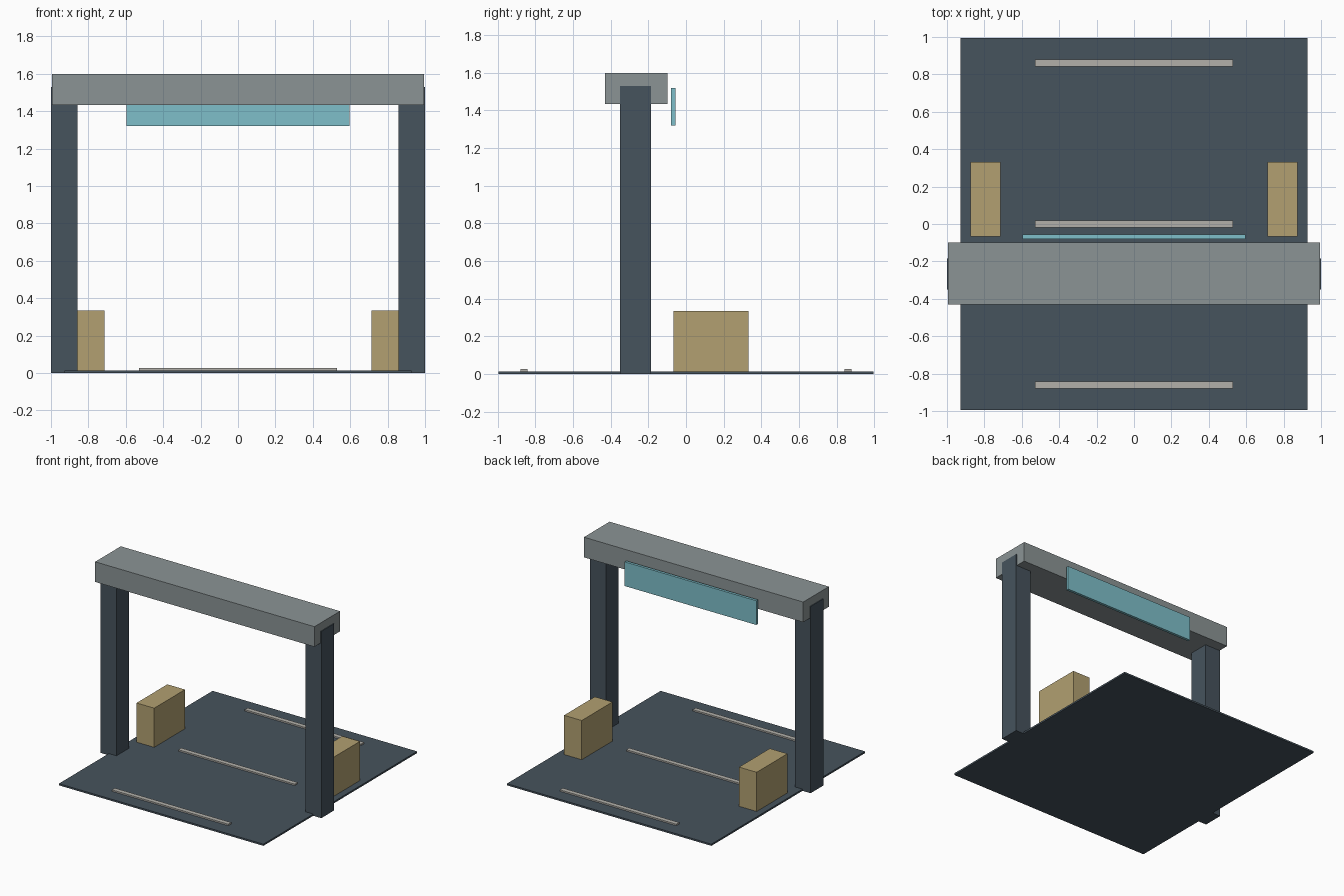
import bpy

if "Cube" in bpy.data.objects:
    bpy.data.objects.remove(bpy.data.objects["Cube"], do_unlink=True)


def material(name, rgb):
    """Flat material from display values 0-255, converted to linear."""
    colour = [((c / 255 + 0.055) / 1.055) ** 2.4 for c in rgb] + [1.0]
    mat = bpy.data.materials.new(name)
    mat.use_nodes = True
    mat.diffuse_color = colour
    mat.node_tree.nodes["Principled BSDF"].inputs["Base Color"].default_value = colour
    return mat


slate = material("dark slate", (70, 83, 93))
grey = material("beam grey", (139, 148, 149))
teal = material("sign teal", (126, 191, 202))
tan = material("crate tan", (178, 160, 113))
pale = material("strip pale grey", (178, 176, 170))


def box(name, mat, x, y, z):
    """Axis-aligned box from (low, high) pairs."""
    spans = (x, y, z)
    bpy.ops.mesh.primitive_cube_add(size=1, location=[(a + b) / 2 for a, b in spans])
    obj = bpy.context.object
    obj.name = obj.data.name = name
    obj.scale = [b - a for a, b in spans]
    bpy.ops.object.transform_apply(location=False, rotation=False, scale=True)
    obj.data.materials.append(mat)
    return obj


# Floor slab with three raised strips
box("floor_slab", slate, (-0.927, 0.927), (-0.995, 0.995), (0, 0.014))
for name, y in (("front", -0.86), ("middle", 0), ("back", 0.86)):
    box(name + "_floor_strip", pale, (-0.528, 0.528), (y - 0.019, y + 0.019), (0.014, 0.026))

# Posts and crates on each side
for side, s in (("left", 1), ("right", -1)):
    box(side + "_post", slate, sorted((s * 0.857, s * 1.0)), (-0.35, -0.185), (0, 1.53))
    box(side + "_crate", tan, sorted((s * 0.713, s * 0.873)), (-0.067, 0.332), (0.001, 0.335))

# Overhead beam and the sign panel behind it
box("top_beam", grey, (-0.994, 0.994), (-0.43, -0.098), (1.433, 1.598))
box("sign_panel", teal, (-0.597, 0.597), (-0.079, -0.057), (1.32, 1.518))
